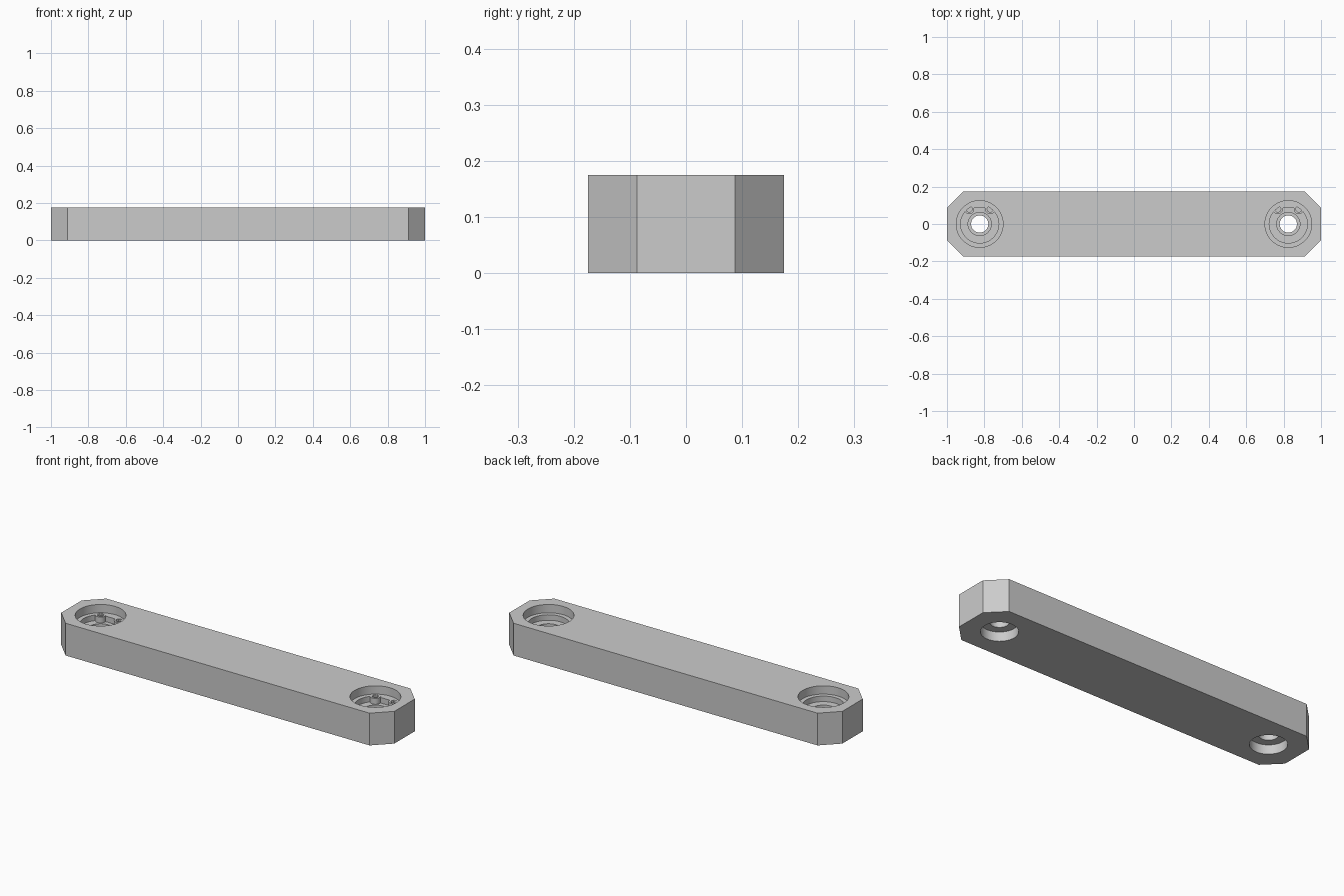
import bpy, bmesh, math

cube = bpy.data.objects.get("Cube")
if cube:
    bpy.data.objects.remove(cube)

GREY = (0.6, 0.6, 0.6, 1)
grey = bpy.data.materials.new("plain grey")
grey.use_nodes = True
grey.diffuse_color = GREY
grey.node_tree.nodes["Principled BSDF"].inputs["Base Color"].default_value = GREY

HEIGHT, HALF_WIDTH, CHAMFER = 0.175, 0.175, 0.0875
HOLE_X = 0.825
LEDGE, FLOOR = 0.13, 0.1      # heights of the two steps seen from the top


def finish(name, bm):
    bmesh.ops.recalc_face_normals(bm, faces=bm.faces)
    mesh = bpy.data.meshes.new(name)
    bm.to_mesh(mesh)
    bm.free()
    mesh.materials.append(grey)
    obj = bpy.data.objects.new(name, mesh)
    bpy.context.collection.objects.link(obj)
    return obj


def prism(name, outline, z0, z1):
    bm = bmesh.new()
    face = bm.faces.new([bm.verts.new((x, y, z0)) for x, y in outline])
    top = bmesh.ops.extrude_face_region(bm, geom=[face])["geom"]
    verts = [v for v in top if isinstance(v, bmesh.types.BMVert)]
    bmesh.ops.translate(bm, verts=verts, vec=(0, 0, z1 - z0))
    return finish(name, bm)


def lathe(name, profile, x, y, steps=48, loop=False):
    """Revolve (radius, z) points; a loop makes a tube, otherwise ends are capped."""
    bm = bmesh.new()
    rings = []
    for r, z in profile:
        angles = [2 * math.pi * i / steps for i in range(steps)]
        rings.append([bm.verts.new((x + r * math.cos(a), y + r * math.sin(a), z))
                      for a in angles])
    pairs = list(zip(rings, rings[1:]))
    if loop:
        pairs.append((rings[-1], rings[0]))
    else:
        bm.faces.new(rings[0])
        bm.faces.new(rings[-1])
    for a, b in pairs:
        for i in range(steps):
            j = (i + 1) % steps
            bm.faces.new((a[i], a[j], b[j], b[i]))
    return finish(name, bm)


def smooth(obj):
    bpy.ops.object.select_all(action="DESELECT")
    obj.select_set(True)
    bpy.context.view_layer.objects.active = obj
    bpy.ops.object.shade_smooth_by_angle(angle=math.radians(30))


# Chamfered bar
inner_x, inner_y = 1 - CHAMFER, HALF_WIDTH - CHAMFER
outline = [(1, -inner_y), (1, inner_y), (inner_x, HALF_WIDTH), (-inner_x, HALF_WIDTH),
           (-1, inner_y), (-1, -inner_y), (-inner_x, -HALF_WIDTH), (inner_x, -HALF_WIDTH)]
bar = prism("bar", outline, 0, HEIGHT)

# Stepped bore, from the lower counterbore up to the upper recess
bore = [(0.09, -0.02), (0.09, 0.05), (0.046, 0.05), (0.046, 0.085), (0.062, 0.085),
        (0.062, FLOOR), (0.102, FLOOR), (0.102, LEDGE), (0.125, LEDGE), (0.125, 0.2)]

for side, x in (("left", HOLE_X), ("right", -HOLE_X)):
    cutter = lathe(side + "_bore_cutter", bore, x, 0)
    cutter.hide_render = True
    mod = bar.modifiers.new(side + "_bore", "BOOLEAN")
    mod.operation = "DIFFERENCE"
    mod.solver = "EXACT"
    mod.object = cutter
    bpy.context.view_layer.objects.active = bar
    bpy.ops.object.modifier_apply(modifier=mod.name)
    bpy.data.objects.remove(cutter)

    # Two hollow screw bosses joined by a small web
    for end, dx in (("outer", 0.056), ("inner", -0.056)):
        top = LEDGE + 0.002
        tube = [(0.016, FLOOR), (0.027, FLOOR), (0.027, top), (0.016, top)]
        boss = lathe(f"{side}_{end}_screw_boss", tube, x + dx, 0.08, 24, True)
        smooth(boss)
    web = [(x - 0.035, 0.085), (x + 0.035, 0.085), (x + 0.035, 0.104), (x - 0.035, 0.104)]
    prism(side + "_boss_web", web, FLOOR, LEDGE)

smooth(bar)
